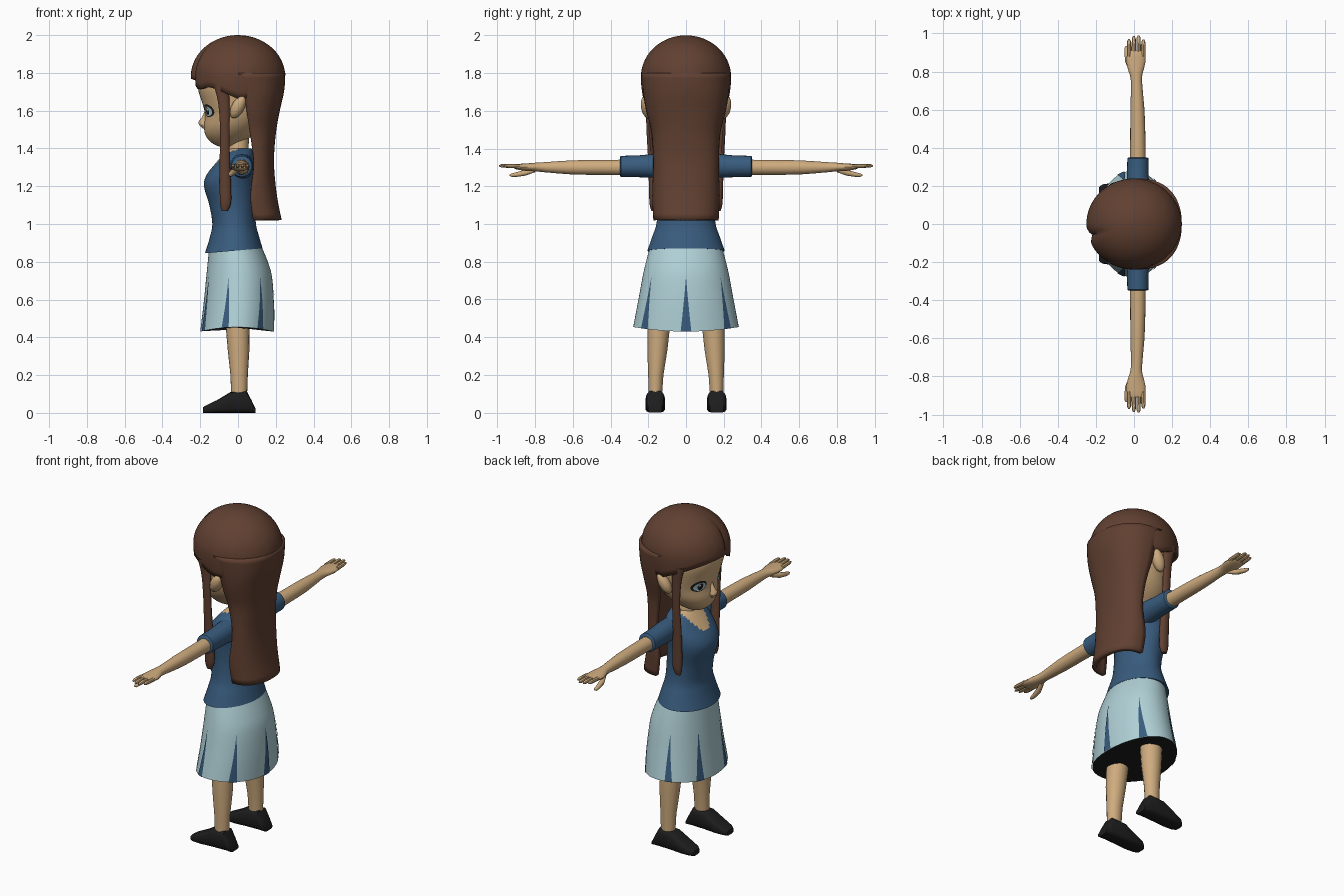
import bpy, bmesh, math
from mathutils import Vector

if "Cube" in bpy.data.objects:
    bpy.data.objects.remove(bpy.data.objects["Cube"])

def material(name, rgb):
    m = bpy.data.materials.new(name)
    m.diffuse_color = (*rgb, 1)
    m.use_nodes = True
    m.node_tree.nodes["Principled BSDF"].inputs["Base Color"].default_value = m.diffuse_color
    return m

SKIN = material("skin", (0.62, 0.41, 0.21))
HAIR = material("brown hair", (0.12, 0.052, 0.031))
BLUE = material("dark blue cloth", (0.04, 0.107, 0.21))
PALE = material("pale blue cloth", (0.43, 0.63, 0.67))
BLACK = material("black", (0.012, 0.012, 0.013))
WHITE = material("white", (0.8, 0.8, 0.8))

def finish(bm, name, mats, recalc=True, thickness=0):
    if recalc:
        bmesh.ops.recalc_face_normals(bm, faces=bm.faces)
    me = bpy.data.meshes.new(name)
    bm.to_mesh(me)
    bm.free()
    ob = bpy.data.objects.new(name, me)
    bpy.context.collection.objects.link(ob)
    for m in mats:
        me.materials.append(m)
    if thickness:
        s = ob.modifiers.new("thickness", 'SOLIDIFY')
        s.thickness, s.offset = thickness, 0
    return ob

def resample(rows, n):
    """Smooth curve through rows of numbers, n steps per gap."""
    out = []
    for i in range(len(rows) - 1):
        a, b, c, d = rows[max(i - 1, 0)], rows[i], rows[i + 1], rows[min(i + 2, len(rows) - 1)]
        for k in range(n):
            t = k / n
            out.append(tuple(0.5 * (2 * q + (r - p) * t + (2 * p - 5 * q + 4 * r - s) * t * t
                       + (3 * q - p - 3 * r + s) * t ** 3) for p, q, r, s in zip(a, b, c, d)))
    return out + [tuple(rows[-1])]

def power(v, e):
    return math.copysign(abs(v) ** e, v)

def grid(bm, rows, closed):
    vs = [[bm.verts.new(p) for p in r] for r in rows]
    n = len(rows[0])
    for a, b in zip(vs, vs[1:]):
        for j in range(n if closed else n - 1):
            k = (j + 1) % n
            bm.faces.new((a[j], a[k], b[k], b[j]))
    return vs

def loft(name, stations, mats, segs=24, e=1, edit=None, rule=None):
    """Skin rings (centre, u radius, v radius), capped at both ends."""
    bm = bmesh.new()
    rows = []
    for c, u, v in stations:
        ring = []
        for j in range(segs):
            t = 2 * math.pi * j / segs
            ring.append(Vector(c) + Vector(u) * power(math.cos(t), e) + Vector(v) * power(math.sin(t), e))
        rows.append([edit(p) if edit else p for p in ring])
    vs = grid(bm, rows, True)
    bm.faces.new(vs[0])
    bm.faces.new(vs[-1])
    bmesh.ops.recalc_face_normals(bm, faces=bm.faces)
    if rule:
        for f in bm.faces:
            f.material_index = rule(f.calc_center_median(), f.normal)
    return finish(bm, name, mats)

def upright(rows):      # rows: z, x front, x back, half width
    return [(((a + b) / 2, 0, z), ((b - a) / 2, 0, 0), (0, w, 0)) for z, a, b, w in rows]

def along_y(rows, s):   # rows: y, x centre, x radius, z centre, z radius
    return [((x, s * y, z), (rx, 0, 0), (0, 0, rz)) for y, x, rx, z, rz in rows]

# Head, with nose, ears and neck
HEAD = resample([(1.41, -.10, -.02, .035), (1.43, -.14, .02, .07), (1.47, -.172, .08, .12),
                 (1.52, -.18, .13, .16), (1.58, -.174, .17, .185), (1.65, -.192, .19, .2),
                 (1.72, -.212, .2, .205), (1.8, -.2, .2, .2), (1.9, -.15, .15, .15)], 3)
loft("head", upright(HEAD), [SKIN], 48)
loft("nose", upright([(1.505, -.185, -.15, .015), (1.525, -.207, -.15, .024), (1.54, -.21, -.15, .02),
                      (1.57, -.188, -.15, .012), (1.6, -.176, -.15, .006)]), [SKIN], 12)
loft("neck", upright([(1.3, -.075, .065, .075), (1.38, -.055, .055, .058), (1.5, -.05, .06, .055)]), [SKIN])

def head_x(y, z):
    a, b = next((p, q) for p, q in zip(HEAD, HEAD[1:]) if p[0] <= z <= q[0])
    t = (z - a[0]) / (b[0] - a[0])
    _, f, k, w = [p + (q - p) * t for p, q in zip(a, b)]
    return (f + k) / 2 - (k - f) / 2 * math.sqrt(max(0, 1 - (y / w) ** 2))

def face_plate(name, yc, zc, ry, rz, lift, mat):
    bm = bmesh.new()
    rows = []
    for r in (0.02, .35, .7, 1):
        ring = [(yc + ry * r * math.cos(i * math.pi / 10), zc + rz * r * math.sin(i * math.pi / 10))
                for i in range(20)]
        rows.append([(head_x(y, z) - lift, y * (1 + lift), z) for y, z in ring])
    vs = grid(bm, rows, True)
    bm.faces.new(vs[0])
    finish(bm, name, [mat])

for s, side in ((1, "right"), (-1, "left")):
    face_plate(side + "_eye_outline", s * .095, 1.6, .043, .034, .004, BLACK)
    face_plate(side + "_eye_white", s * .093, 1.597, .034, .025, .006, PALE)
    face_plate(side + "_pupil", s * .092, 1.598, .015, .022, .008, BLACK)
    face_plate(side + "_eye_glint", s * .099, 1.607, .006, .006, .0095, WHITE)
    # Ear leans back at the top
    loft(side + "_ear", [((.0 + .022 * k, s * (.207 + .008 * k), 1.62 + .06 * k),
                          (.037 * math.sqrt(1.03 - k * k), 0, 0), (0, .033 * math.sqrt(1.03 - k * k), 0))
                         for k in (-1, -.85, -.5, 0, .5, .85, 1)], [SKIN], 14)

# Hair cap with a parting groove and a fringe edge
def cap_row(k, n=18, segs=72):
    row = []
    for j in range(segs):
        t = 2 * math.pi * j / segs
        front = max(0, -math.cos(t))
        edge = 1.665 + .105 * front - .04 * math.exp(-((t - math.pi - .55) / .25) ** 2)
        if math.cos(t) > .35:
            edge = 1.6
        a = (math.pi / 2 + math.asin((1.78 - edge) / .35)) * k / n
        groove = 1 - .1 * math.exp(-((t - math.pi - .27) / .1) ** 2) * max(0, math.sin(a) - .4) / .6
        h = math.cos(a)
        r = math.sin(a) * groove
        row.append((.24 * r * math.cos(t), .229 * r * math.sin(t), 1.78 + (.21 if h > 0 else .35) * h))
    return row

bm = bmesh.new()
grid(bm, [cap_row(k) for k in range(19)], True)
bmesh.ops.remove_doubles(bm, verts=bm.verts, dist=.0005)
finish(bm, "hair_cap", [HAIR], thickness=.02)

# Long back hair: a curved sheet (z, back x, side edge x, half width)
BACK = resample([(1.8, .238, .0, .226), (1.7, .23, .03, .215), (1.6, .208, .045, .198), (1.5, .19, .06, .172),
                 (1.4, .18, .075, .163), (1.3, .178, .082, .161), (1.15, .193, .065, .166),
                 (1.02, .218, .08, .16)], 3)
bm = bmesh.new()
grid(bm, [[(xe + (xb - xe) * math.cos(t) ** .75, w * power(math.sin(t), .9), z)
           for t in [math.pi / 2 * (i / 14) * .9999 for i in range(-14, 15)]]
          for z, xb, xe, w in BACK], False)
finish(bm, "back_hair", [HAIR], thickness=.026)

# Shirt; the hem dips at the front and the open neck shows skin
SHIRT = resample([(.86, -.175, .13, .205), (.93, -.15, .112, .18), (1.0, -.136, .095, .157),
                  (1.1, -.152, .09, .15), (1.2, -.18, .088, .16), (1.26, -.166, .088, .168),
                  (1.32, -.12, .086, .168), (1.365, -.08, .085, .145), (1.4, -.045, .072, .07)], 5)

def hem_tilt(p):
    p.z += .085 * p.x * max(0, 1 - (p.z - .86) / .1)
    return p

loft("shirt", upright(SHIRT), [BLUE, SKIN], 64, edit=hem_tilt,
     rule=lambda c, n: int(c.x < .0 and c.z > 1.29 + 14 * c.y ** 2))

# Skirt, with a black underside and seven dark pleats
SKIRT = resample([(.43, -.2, .19, .28), (.58, -.182, .19, .255), (.72, -.168, .18, .23),
                  (.8, -.16, .158, .212), (.88, -.152, .125, .19)], 4)

def skirt_hem(p):
    rise = .024 * (p.y / .28) ** 2 * max(0, 1 - (p.z - .43) / .2)
    return Vector((p.x, p.y, p.z + rise))

loft("skirt", upright(SKIRT), [PALE, BLACK], 56, edit=skirt_hem,
     rule=lambda c, n: int(n.z < -.7))
for i in range(7):
    mid = 2 * math.pi * i / 7
    if i in (2, 5):
        mid += .1 if i == 2 else -.1
    bm = bmesh.new()
    rows = []
    for z, a, b, w in [r for r in SKIRT if r[0] < .73]:
        half = .1 * max(.01, 1 - (z - .43) / .29)
        rows.append([skirt_hem(Vector(((a + b) / 2 + ((b - a) / 2 + .004) * math.cos(t),
                                       (w + .004) * math.sin(t), z)))
                     for t in (mid - half, mid, mid + half)])
    grid(bm, rows, False)
    finish(bm, f"pleat_{i + 1}", [BLUE])

for s, side in ((1, "right"), (-1, "left")):
    # Hanging side lock of hair
    lock = resample([(1.74, -.09, .2, .04, .02), (1.64, -.075, .198, .03, .016), (1.5, -.07, .195, .025, .015),
                     (1.35, -.07, .185, .027, .017), (1.2, -.067, .178, .03, .019),
                     (1.11, -.066, .176, .029, .018), (1.07, -.07, .174, .016, .01)], 3)
    loft(side + "_hair_lock", [((x, s * y, z), (rx, 0, 0), (0, ry, 0)) for z, x, y, rx, ry in lock], [HAIR], 14)
    # Sleeve, arm and hand
    loft(side + "_sleeve", along_y([(.09, .02, .06, 1.305, .07), (.17, .02, .06, 1.308, .063),
                                    (.25, .02, .057, 1.306, .058), (.345, .02, .055, 1.305, .056),
                                    (.35, .02, .048, 1.305, .05)], s), [BLUE])
    loft(side + "_arm", along_y(resample([(.3, .02, .042, 1.3, .042), (.45, .02, .04, 1.3, .04),
                                          (.6, .018, .037, 1.3, .038), (.75, .013, .029, 1.301, .027),
                                          (.8, .01, .038, 1.302, .023), (.85, .01, .05, 1.301, .02),
                                          (.9, .011, .045, 1.304, .014), (.91, .011, .038, 1.305, .009)], 2), s),
         [SKIN], 18)
    for i, tip in enumerate((.97, .986, .99, .968)):
        x = -.026 + .025 * i
        loft(f"{side}_finger_{i + 1}", along_y([(.88, x, .012, 1.305, .011), (.94, x, .0115, 1.308, .011),
             (tip - .012, x, .01, 1.309, .009), (tip, x, .005, 1.308, .004)], s), [SKIN], 8)
    loft(side + "_thumb", along_y([(.80, -.01, .014, 1.288, .014), (.85, -.03, .016, 1.272, .016),
                                   (.9, -.038, .013, 1.262, .013), (.925, -.04, .01, 1.259, .009),
                                   (.935, -.04, .004, 1.259, .004)], s), [SKIN], 10)
    # Leg and shoe
    loft(side + "_leg", [((x, s * y, z), (rx, 0, 0), (0, ry, 0)) for z, x, y, rx, ry in
                         [(.09, .006, .163, .042, .036), (.2, .006, .16, .046, .041),
                          (.33, .003, .152, .057, .054), (.47, -.002, .144, .064, .062),
                          (.6, -.005, .13, .075, .07)]], [SKIN], 18)
    shoe = [(-.185, .03, .03), (-.165, .045, .042), (-.11, .053, .068), (-.04, .052, .11),
            (.045, .047, .117), (.07, .042, .07), (.092, .036, .025)]
    ob = loft(side + "_shoe", [((x, s * .163, h / 2), (0, w, 0), (0, 0, h / 2)) for x, w, h in shoe],
              [BLACK], 16, e=.55)

# Smooth shading with sharp edges kept
bpy.ops.object.select_all(action='SELECT')
bpy.context.view_layer.objects.active = ob
bpy.ops.object.shade_smooth_by_angle(angle=math.radians(40))
